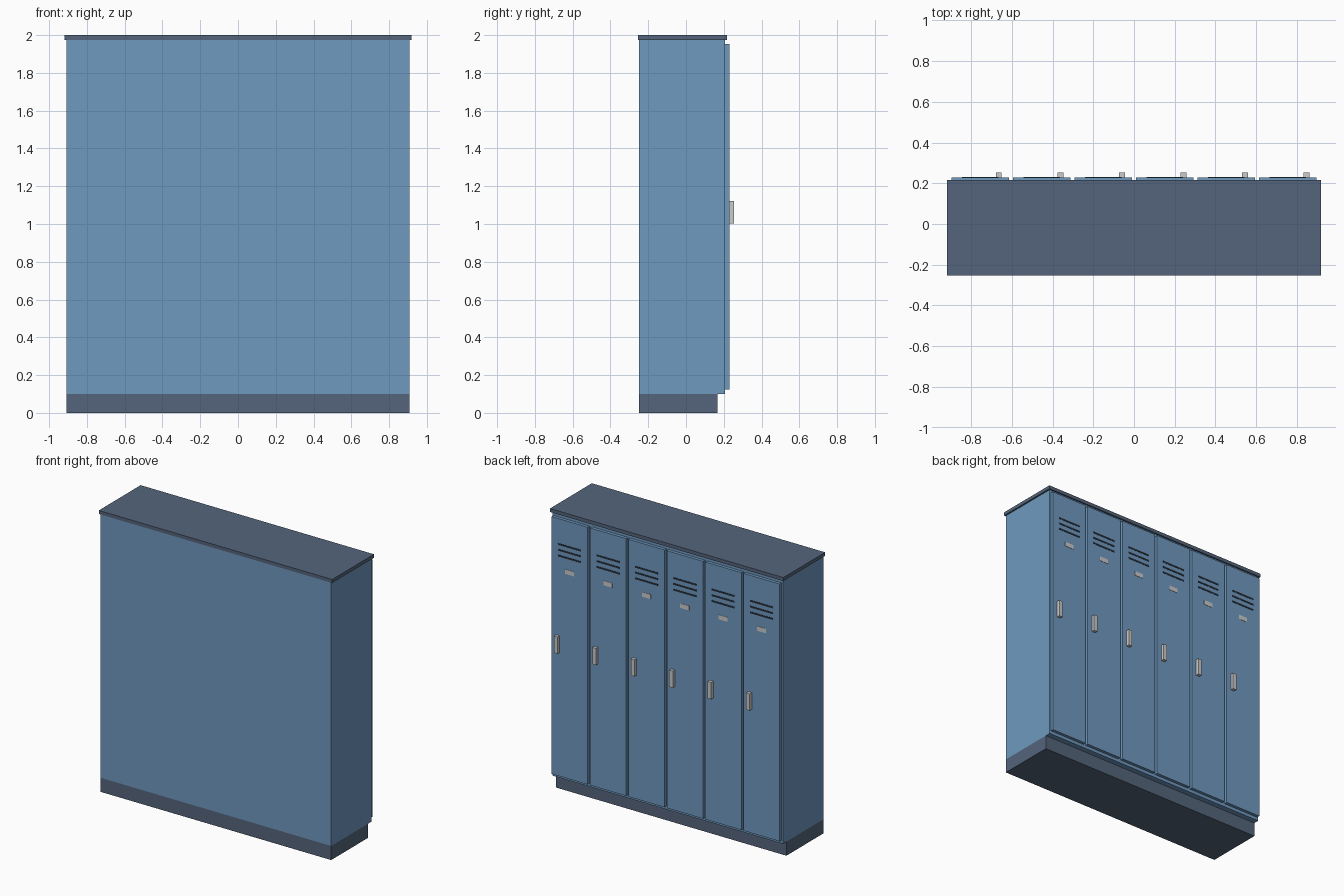
import bpy, bmesh

if "Cube" in bpy.data.objects:
    bpy.data.objects.remove(bpy.data.objects["Cube"])


def material(name, rgb):
    m = bpy.data.materials.new(name)
    m.diffuse_color = (*rgb, 1)
    m.use_nodes = True
    m.node_tree.nodes["Principled BSDF"].inputs["Base Color"].default_value = m.diffuse_color
    return m


blue = material("blue_paint", (0.16, 0.32, 0.53))
dark = material("dark_slate", (0.09, 0.13, 0.20))
black = material("slot_dark", (0.02, 0.03, 0.045))


def box(name, x, y, z, mat=None):
    """Box from (min, max) ranges on each axis."""
    bm = bmesh.new()
    bmesh.ops.create_cube(bm, size=1)
    for v in bm.verts:
        v.co = [r[0] if c < 0 else r[1] for c, r in zip(v.co, (x, y, z))]
    mesh = bpy.data.meshes.new(name)
    bm.to_mesh(mesh)
    bm.free()
    if mat:
        mesh.materials.append(mat)
    ob = bpy.data.objects.new(name, mesh)
    bpy.context.collection.objects.link(ob)
    return ob


BACK, FACE, DOOR = -0.248, 0.207, 0.229
HALF = 0.907
PITCH = 2 * HALF / 6

# Carcass: recessed plinth, cabinet body, overhanging top
box("plinth", (-HALF, HALF), (BACK, 0.167), (0, 0.1), dark)
box("cabinet_body", (-HALF, HALF), (BACK, FACE), (0.1, 1.975), blue)
box("top_panel", (-0.918, 0.918), (-0.253, 0.217), (1.975, 2.0), dark)

# Six doors with vent slots, label plate and handle
for i in range(6):
    cx = -HALF + PITCH * (i + 0.5)
    n = i + 1
    box(f"door_{n}", (cx - 0.142, cx + 0.142), (FACE, DOOR), (0.123, 1.953), blue)
    for k, z in enumerate((1.772, 1.731, 1.69)):
        box(f"vent_slot_{n}_{k + 1}", (cx - 0.09, cx + 0.09),
            (DOOR - 0.004, DOOR + 0.002), (z - 0.006, z + 0.006), black)
    box(f"label_plate_{n}", (cx - 0.035, cx + 0.035),
        (DOOR - 0.004, DOOR + 0.002), (1.575, 1.607))
    box(f"handle_{n}", (cx + 0.078, cx + 0.106),
        (DOOR - 0.002, 0.253), (1.003, 1.122))
